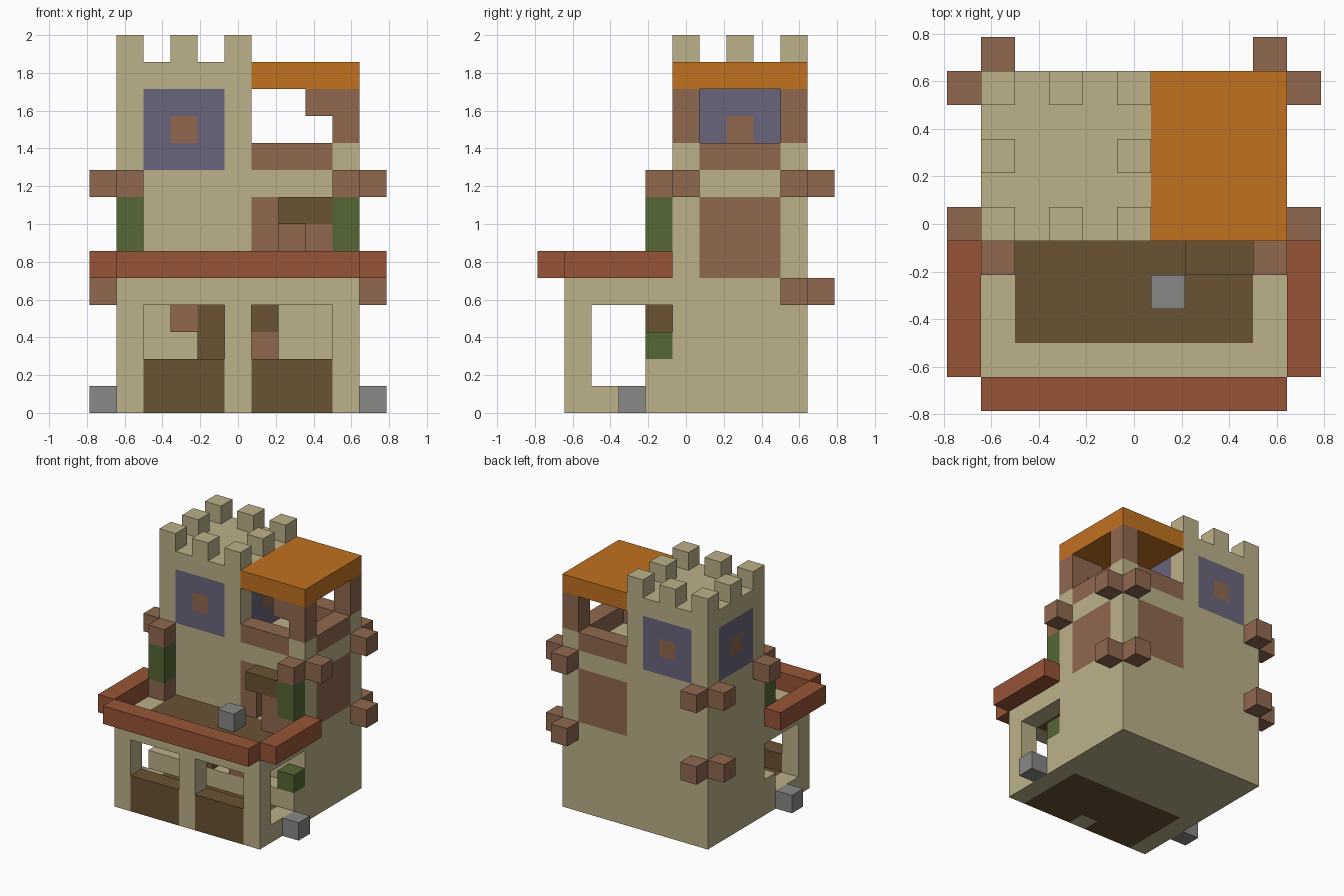
import bpy
import bmesh
from mathutils import Vector
from itertools import product

if "Cube" in bpy.data.objects:
    bpy.data.objects.remove(bpy.data.objects["Cube"], do_unlink=True)

UNIT = 2 / 14  # edge of one building block


def linear(c):
    c /= 255
    return c / 12.92 if c <= 0.04045 else ((c + 0.055) / 1.055) ** 2.4


def material(name, *rgb):
    m = bpy.data.materials.new(name)
    col = (*[linear(c) for c in rgb], 1)
    m.use_nodes = True
    m.diffuse_color = col
    bsdf = m.node_tree.nodes["Principled BSDF"]
    bsdf.inputs["Base Color"].default_value = col
    bsdf.inputs["Roughness"].default_value = 0.9
    return m


SAND = material("sandstone", 187, 177, 137)
BROWN = material("brown wood", 144, 104, 79)
DARK = material("dark wood", 105, 82, 52)
RED = material("red wood", 151, 84, 54)
ORANGE = material("orange roof", 193, 113, 32)
GREEN = material("leaf green", 85, 103, 53)
GLASS = material("purple glass", 106, 101, 125)
GREY = material("grey stone", 136, 136, 134)

cells = {}  # block position -> (part, material)


def fill(part, mat, xs, ys, zs):
    """Fill an inclusive range of blocks; later fills replace earlier ones."""
    spans = [range(s[0], s[1] + 1) if isinstance(s, tuple) else (s,) for s in (xs, ys, zs)]
    for p in product(*spans):
        if part:
            cells[p] = (part, mat)
        else:
            cells.pop(p, None)


# House walls with hollow rooms
fill("house", SAND, (-4, 4), (0, 4), (0, 8))
fill(None, None, (-3, 3), (1, 3), (5, 7))
fill(None, None, (-3, 3), (1, 3), (2, 3))

# Wooden wall panels on the upper floor
for y in (0, 4):
    fill("house", BROWN, (1, 3), y, (5, 7))
fill("house", BROWN, 4, (1, 3), (5, 7))

# Doorways
fill(None, None, 2, 0, (5, 6))
fill(None, None, 0, 0, (2, 3))

# Tower with a window on every side
fill("tower", SAND, (-4, 0), (0, 4), (9, 12))
for y in (0, 4):
    fill("tower", GLASS, (-3, -1), y, (9, 11))
    fill("tower", BROWN, -2, y, 10)
for x in (-4, 0):
    fill("tower", GLASS, x, (1, 3), (9, 11))
    fill("tower", BROWN, x, 2, 10)

# Battlements around the tower rim
for x, y in product((-4, -2, 0), (0, 2, 4)):
    if (x, y) != (-2, 2):
        fill("battlements", SAND, x, y, 13)

# Roof terrace: parapet, posts, bracket and flat roof
for y in (0, 4):
    fill("terrace_rail", BROWN, (1, 3), y, 9)
    fill("house", SAND, 4, y, 9)
    fill("terrace_posts", BROWN, 4, y, (10, 11))
fill("terrace_rail", BROWN, 4, (1, 3), 9)
fill("terrace_posts", BROWN, 3, 0, 11)
fill("terrace_roof", ORANGE, (1, 4), (0, 4), 12)

# Porch: base, low front panels, pillars and wall ledge
fill("porch", SAND, (-4, 4), (-4, -1), 0)
fill("porch", DARK, (-3, 3), (-4, -1), 0)
fill("porch", DARK, (-3, 3), -4, 1)
for x in (-4, 0, 4):
    fill("porch", SAND, x, -4, (0, 3))
fill("porch", SAND, (-4, 4), -1, 1)

# Balcony floor and its outer rail
fill("balcony_floor", SAND, (-4, 4), (-4, -1), 4)
fill("balcony_floor", DARK, (-3, 3), (-3, -1), 4)
fill("balcony_rail", RED, (-4, 4), -5, 5)

# Lower door frame, open door, lantern and plant
fill("lower_door_frame", DARK, (-1, 1), -1, 3)
fill("lower_door_frame", DARK, -1, -1, 2)
fill("lower_door", BROWN, 1, -1, 2)
fill("porch_lantern", BROWN, -2, -1, 3)
fill("porch_plant", GREEN, 4, -1, 2)

# Upper door awning, open door and stool
fill("upper_awning", DARK, (2, 3), -1, 7)
fill("upper_door", BROWN, 3, -1, (5, 6))
fill("balcony_stool", GREY, 1, -2, 5)

# Parts repeated on the left and right
for s in (-1, 1):
    fill("balcony_rail", RED, 5 * s, (-4, -1), 5)
    fill("ivy_posts", BROWN, 4 * s, -1, (5, 8))
    fill("ivy_posts", GREEN, 4 * s, -1, (6, 7))
    fill("beam_ends", BROWN, 5 * s, 0, 8)
    for z in (4, 8):
        fill("beam_ends", BROWN, 5 * s, 4, z)
        fill("beam_ends", BROWN, 4 * s, 5, z)
    fill("corner_stones", GREY, 5 * s, -2, 0)


def build(part):
    """Turn the exposed sides of one part's blocks into a clean mesh."""
    bm = bmesh.new()
    mats = []
    for p, (name, mat) in cells.items():
        if name != part:
            continue
        if mat not in mats:
            mats.append(mat)
        centre = Vector(p) + Vector((0, 0, 0.5))
        for axis, sign in product(range(3), (-1, 1)):
            n = Vector((0, 0, 0))
            n[axis] = sign
            if tuple(int(a + b) for a, b in zip(p, n)) in cells:
                continue
            u = Vector((0, 0, 0))
            u[(axis + 1) % 3] = 1
            v = n.cross(u)
            ring = [centre + (n + a * u + b * v) / 2
                    for a, b in ((-1, -1), (1, -1), (1, 1), (-1, 1))]
            face = bm.faces.new([bm.verts.new(c * UNIT) for c in ring])
            face.material_index = mats.index(mat)
    bmesh.ops.remove_doubles(bm, verts=bm.verts, dist=UNIT / 100)
    bmesh.ops.dissolve_limit(bm, angle_limit=0.01, verts=bm.verts, edges=bm.edges,
                             delimit={'MATERIAL'})
    mesh = bpy.data.meshes.new(part)
    bm.to_mesh(mesh)
    bm.free()
    for m in mats:
        mesh.materials.append(m)
    bpy.context.collection.objects.link(bpy.data.objects.new(part, mesh))


for part in sorted({c[0] for c in cells.values()}):
    build(part)
